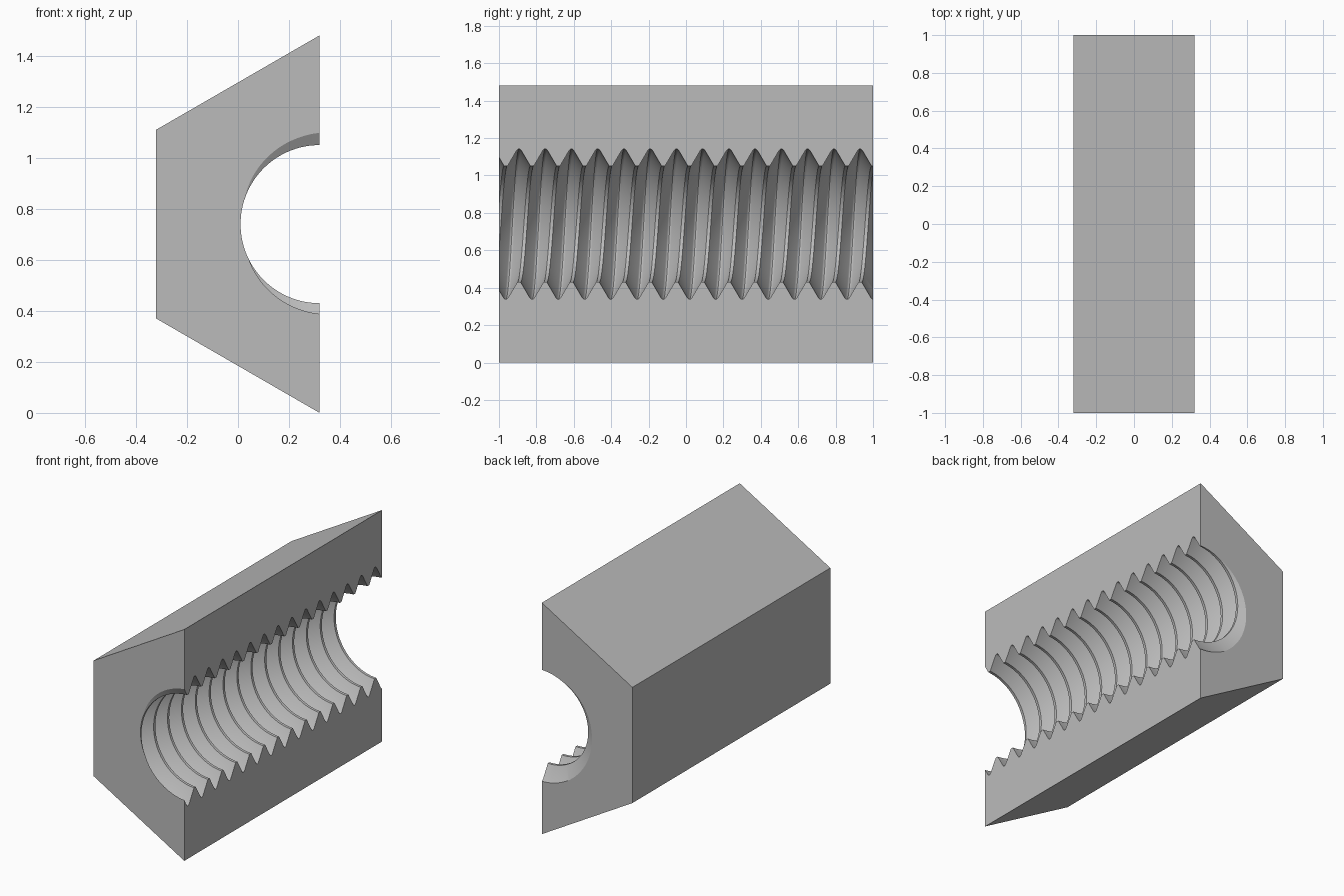
import bpy, bmesh, math
from mathutils import Vector

cube = bpy.data.objects.get("Cube")
if cube:
    bpy.data.objects.remove(cube, do_unlink=True)

# Main dimensions
AXIS = Vector((0.32, 0, 0.74))   # bore axis, lying in the cut plane
HEX_RADIUS = 0.74
PITCH = 0.1403
CREST, ROOT = 0.31, 0.40
FIRST_GROOVE = -0.893            # groove position at the top of the bore
STEPS = 72
HALF_LENGTH = 1.0

# One thread period as (offset along the axis, radius): crest, flank, rounded root
flank = PITCH * 7 / 16
half = [(flank, CREST), (0.0125, ROOT - 0.0065), (0.006, ROOT)]
period = [(-y, r) for y, r in half] + [(0, ROOT + 0.002)] + half[::-1]


def polar(radius, angle, y):
    """Point around the bore axis."""
    return AXIS + Vector((radius * math.cos(angle), y, radius * math.sin(angle)))


bm = bmesh.new()

# Helical thread surface, swept over half a turn
rows = []
for i in range(STEPS + 1):
    turn = 0.5 * i / STEPS
    angle = math.pi / 2 + turn * math.tau
    rows.append([bm.verts.new(polar(r, angle, FIRST_GROOVE + PITCH * (k - turn) + y))
                 for k in range(-2, 17) for y, r in period])
for a, b in zip(rows, rows[1:]):
    for j in range(len(a) - 1):
        bm.faces.new((a[j], a[j + 1], b[j + 1], b[j]))

# Outer half-hexagon walls
corners = [[bm.verts.new(polar(HEX_RADIUS, math.pi / 2 + n * math.pi / 3, y))
            for y in (-1.5, 1.5)] for n in range(4)]
for a, b in zip(corners, corners[1:]):
    bm.faces.new((a[0], a[1], b[1], b[0]))

# Flat section faces with the toothed edge, above and below the bore
for row, corner in ((rows[0], corners[0]), (rows[-1], corners[-1])):
    bm.faces.new(row + [corner[1], corner[0]])

# Trim both ends flat and cap them
for side in (-1, 1):
    cut = bmesh.ops.bisect_plane(
        bm, geom=bm.verts[:] + bm.edges[:] + bm.faces[:], dist=1e-5,
        plane_co=(0, side * HALF_LENGTH, 0), plane_no=(0, side, 0), clear_outer=True)
    rim = [e for e in cut["geom_cut"] if isinstance(e, bmesh.types.BMEdge)]
    bmesh.ops.edgeloop_fill(bm, edges=rim)
bmesh.ops.recalc_face_normals(bm, faces=bm.faces[:])

mesh = bpy.data.meshes.new("threaded_half_nut")
bm.to_mesh(mesh)
bm.free()
nut = bpy.data.objects.new("threaded_half_nut", mesh)
bpy.context.collection.objects.link(nut)

# Plain grey metal
grey = bpy.data.materials.new("light_grey")
grey.use_nodes = True
colour = (0.5, 0.5, 0.5, 1)
grey.diffuse_color = colour
grey.node_tree.nodes["Principled BSDF"].inputs["Base Color"].default_value = colour
mesh.materials.append(grey)

# Smooth thread, crisp edges
bpy.ops.object.select_all(action='DESELECT')
nut.select_set(True)
bpy.context.view_layer.objects.active = nut
bpy.ops.object.shade_smooth_by_angle(angle=math.radians(30))
